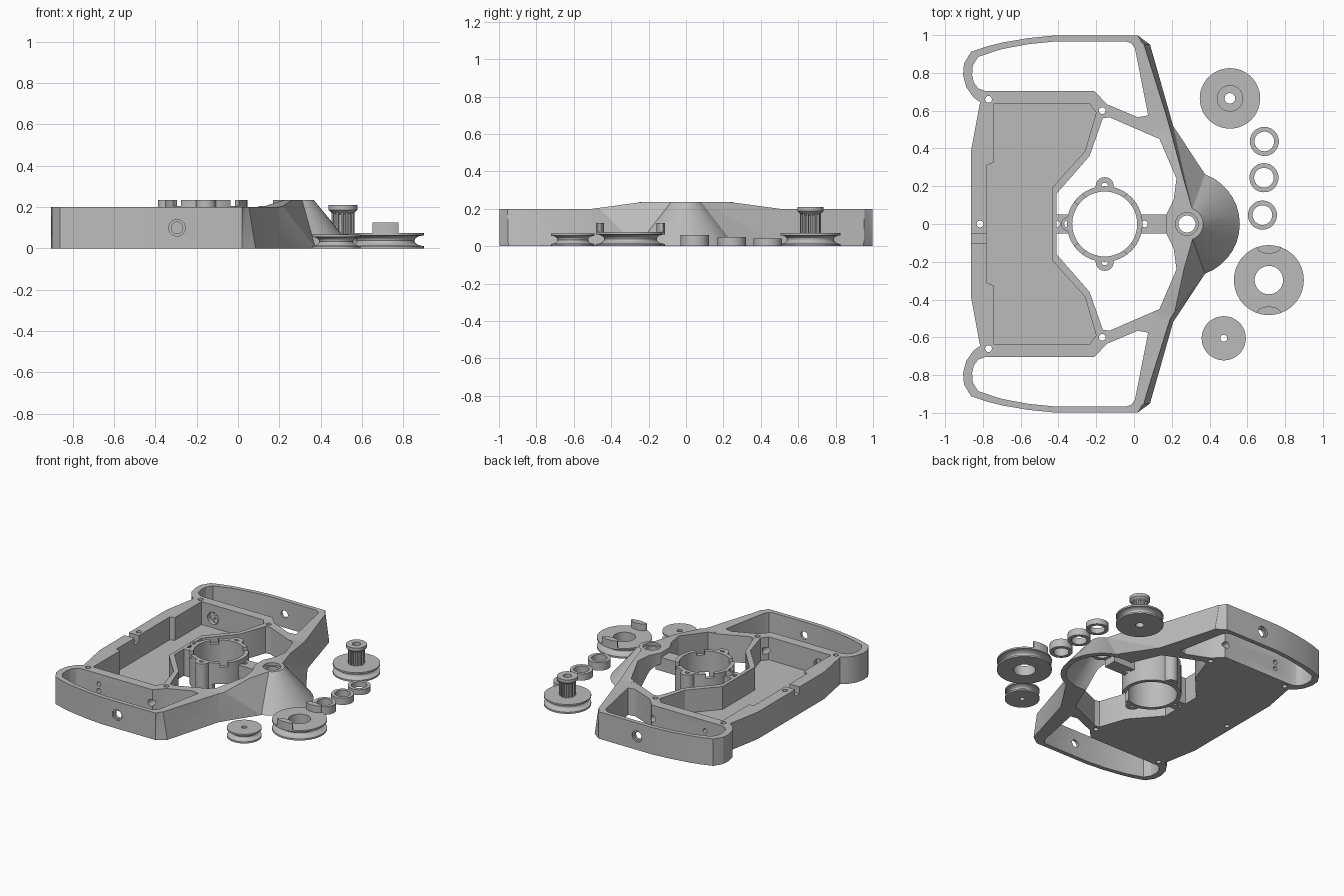
import bpy, bmesh, math

if "Cube" in bpy.data.objects:
    bpy.data.objects.remove(bpy.data.objects["Cube"])

grey = bpy.data.materials.new("plain grey")
grey.diffuse_color = (0.5, 0.5, 0.5, 1)
grey.use_nodes = True
grey.node_tree.nodes["Principled BSDF"].inputs["Base Color"].default_value = grey.diffuse_color


def make(name, bm):
    bmesh.ops.connect_verts_nonplanar(bm, angle_limit=0.002, faces=bm.faces[:])
    bmesh.ops.recalc_face_normals(bm, faces=bm.faces[:])
    me = bpy.data.meshes.new(name)
    bm.to_mesh(me)
    bm.free()
    ob = bpy.data.objects.new(name, me)
    bpy.context.collection.objects.link(ob)
    me.materials.append(grey)
    return ob


def prism(name, pts, z0, z1, top=None, axis="z"):
    """Extrude or loft an outline along an axis."""
    turn = {"z": lambda a, b, c: (a, b, c), "x": lambda a, b, c: (c, a, b),
            "y": lambda a, b, c: (b, c, a)}[axis]
    bm = bmesh.new()
    lo = [bm.verts.new(turn(a, b, z0)) for a, b in pts]
    hi = [bm.verts.new(turn(a, b, z1)) for a, b in (top or pts)]
    n = len(lo)
    bm.faces.new(lo[::-1])
    bm.faces.new(hi)
    for i in range(n):
        j = (i + 1) % n
        bm.faces.new((lo[i], lo[j], hi[j], hi[i]))
    return make(name, bm)


def lathe(name, prof, x, y, n=48):
    """Spin a closed (radius, height) loop around a vertical axis."""
    bm = bmesh.new()
    rings = [[bm.verts.new((x + r * math.cos(math.tau * k / n),
                            y + r * math.sin(math.tau * k / n), z)) for r, z in prof]
             for k in range(n)]
    m = len(prof)
    for k in range(n):
        a, b = rings[k], rings[(k + 1) % n]
        for i in range(m):
            j = (i + 1) % m
            bm.faces.new((a[i], b[i], b[j], a[j]))
    return make(name, bm)


def circ(x, y, r, n=32):
    return [(x + r * math.cos(math.tau * k / n), y + r * math.sin(math.tau * k / n))
            for k in range(n)]


def rect(x0, x1, y0, y1):
    return [(x0, y0), (x1, y0), (x1, y1), (x0, y1)]


def both(half):
    return half + [(x, -y) for x, y in reversed(half)]


def cut(ob, cutter):
    mod = ob.modifiers.new("cut", "BOOLEAN")
    mod.operation, mod.solver, mod.object = "DIFFERENCE", "EXACT", cutter
    bpy.context.view_layer.objects.active = ob
    bpy.ops.object.modifier_apply(modifier=mod.name)
    bpy.data.objects.remove(cutter)


# Frame: outer shell, straight at the grips, leaning in along the nose
shared = [(-.862, .39), (-.815, .645), (-.85, .67), (-.888, .725), (-.905, .79), (-.9, .85),
          (-.862, .912), (-.78, .94), (-.7, .96), (-.56, .984), (-.42, .998), (.02, .998)]
arc = [math.radians(70 - 10 * k) for k in range(8)]
cone = lambda r: [(.28 + r * math.cos(a), r * math.sin(a)) for a in arc]
low = shared + [(.085, .95), (.207, .52)] + cone(.28)
high = shared + [(.045, .955), (.188, .5)] + cone(.082)
# the last point of each arc lies on the mirror line
frame = prism("steering_frame", low + [(x, -y) for x, y in reversed(low[:-1])], 0, .24,
              high + [(x, -y) for x, y in reversed(high[:-1])])

# Frame: level top and the gentle rise to the nose
cut(frame, prism("c", rect(-1.2, .1, -1.2, 1.2), .2, .5))
cut(frame, prism("c", [(-1.2, .2), (-.5, .2), (-.24, .235), (.24, .235), (.5, .2), (1.2, .2),
                       (1.2, .5), (-1.2, .5)], .09, .8, axis="x"))
# Frame: tray pocket and central opening
cut(frame, prism("c", both([(-.78, .31), (-.745, .325), (-.745, .635), (-.235, .635),
                            (-.2, .59), (-.26, .385), (-.435, .19)]), .03, .5))
cut(frame, prism("c", both([(-.41, .16), (-.235, .36), (-.165, .56), (-.13, .565), (.135, .45),
                            (.225, .24), (.21, .13), (.17, .05)]), -.1, .5))
# Frame: hollow nose with bearing hole
cut(frame, prism("c", circ(.28, 0, .25, 48), -.01, .19, circ(.28, 0, .09, 48)))
cut(frame, prism("c", circ(.28, 0, .045), -.1, .5))
cut(frame, prism("c", circ(.28, 0, .06), .215, .5))
# Frame: cable notch and rear screw hole
cut(frame, prism("c", rect(-1, -.77, -.1, -.05), .15, .5))
cut(frame, prism("c", circ(-.815, 0, .018, 16), -.1, .5))

grip = [(-.79, .705), (-.825, .718), (-.848, .75), (-.857, .79), (-.853, .84), (-.825, .885),
        (-.7, .926), (-.56, .952), (-.42, .966), (-.04, .966), (-.012, .955), (.005, .93),
        (.075, .575), (.02, .565), (-.145, .635), (-.21, .705)]
for s in (1, -1):
    # Frame: hand openings, screw holes, wiring holes
    cut(frame, prism("c", [(x, s * y) for x, y in grip], -.1, .5))
    for x, y in ((-.77, .66), (-.168, .6)):
        cut(frame, prism("c", circ(x, s * y, .018, 16), -.1, .5))
    for x, z, r, y0, y1 in ((-.295, .1, .04, .985, 1.1), (-.295, .1, .028, .9, 1.1),
                            (-.22, .1, .025, .6, .8), (-.65, .125, .016, .6, .8),
                            (-.65, .075, .016, .6, .8), (-.65, .1, .045, .6, .665)):
        cut(frame, prism("c", circ(z, x, r, 24), s * y0, s * y1, axis="y"))

# Nose bearing sleeve
lathe("nose_bearing_sleeve", [(.045, .15), (.075, .15), (.075, .21), (.045, .21)], .28, 0)

# Motor holder: ring, lugs and bridges
CX = -.155
ring = lathe("motor_ring", [(.172, 0), (.2, 0), (.2, .235), (.172, .235)], CX, 0, 64)
for k in range(4):
    a = math.radians(45 + 90 * k)
    x, y = CX + .186 * math.cos(a), .186 * math.sin(a)
    cut(ring, prism("c", circ(x, y, .04, 4), .205, .5))
cut(ring, prism("c", rect(-.08, .0, -.3, -.1), -.1, .08))


def drilled(name, pts, z0, z1, holes):
    ob = prism(name, pts, z0, z1)
    for x, y in holes:
        cut(ob, prism("c", circ(x, y, .018, 16), -.1, .5))
    cut(ob, prism("c", circ(CX, 0, .174, 64), -.1, .5))
    return ob


for s in (1, -1):
    drilled("motor_side_lug", circ(CX, s * .2, .048), 0, .235, [(CX, s * .2)])
drilled("rear_bridge", rect(-.43, -.325, -.05, .05), 0, .2, [(-.41, 0), (-.352, 0)])
drilled("rear_lug", circ(-.352, 0, .035), .19, .235, [(-.352, 0)])
drilled("nose_bridge", rect(.01, .215, -.05, .05), .1, .2, [(.055, 0)])


# Loose pulleys
def rim(R, h, depth):
    """Flanged edge with a round groove."""
    g = [(R - depth * math.sin(math.pi * k / 8),
          h / 2 - (h / 2 - .012) * math.cos(math.pi * k / 8)) for k in range(9)]
    return [(R, 0)] + g + [(R, h)]


lathe("shaft_pulley", [(.028, 0)] + rim(.16, .07, .035) +
      [(.046, .07), (.046, .165), (.07, .187), (.07, .21), (.028, .21)], .508, .665)
teeth = [(.508 + r * math.cos(math.tau * (k + f) / 14), .665 + r * math.sin(math.tau * (k + f) / 14))
         for k in range(14) for r, f in ((.044, 0), (.056, .1), (.056, .5), (.044, .6))]
belt_teeth = prism("belt_teeth", teeth, .065, .178)
cut(belt_teeth, prism("c", circ(.508, .665, .03), 0, .5))

lathe("large_pulley", [(.075, 0)] + rim(.185, .075, .045) + [(.075, .075)], .714, -.297, 64)
for s in (1, -1):
    outer = [(.185 * math.sin(math.radians(t)), .185 * math.cos(math.radians(t)))
             for t in range(-20, 21, 5)]
    inner = [(.063 * math.cos(math.radians(t)), .172 - .032 * math.sin(math.radians(t)))
             for t in range(0, 181, 20)]
    prism("pulley_tab", [(.714 + x, -.297 + s * y) for x, y in outer + inner], .07, .125)

lathe("small_pulley", [(.018, 0)] + rim(.117, .068, .035) + [(.018, .068)], .475, -.605)

# Loose spacer rings
for x, y, h in ((.69, .437, .04), (.688, .245, .05), (.68, .047, .06)):
    lathe("spacer_ring", [(.052, 0), (.077, 0), (.077, h), (.052, h)], x, y)

# Smooth curved walls, keep edges crisp
for ob in bpy.data.objects:
    ob.select_set(True)
bpy.context.view_layer.objects.active = frame
bpy.ops.object.shade_smooth_by_angle(angle=math.radians(25))
